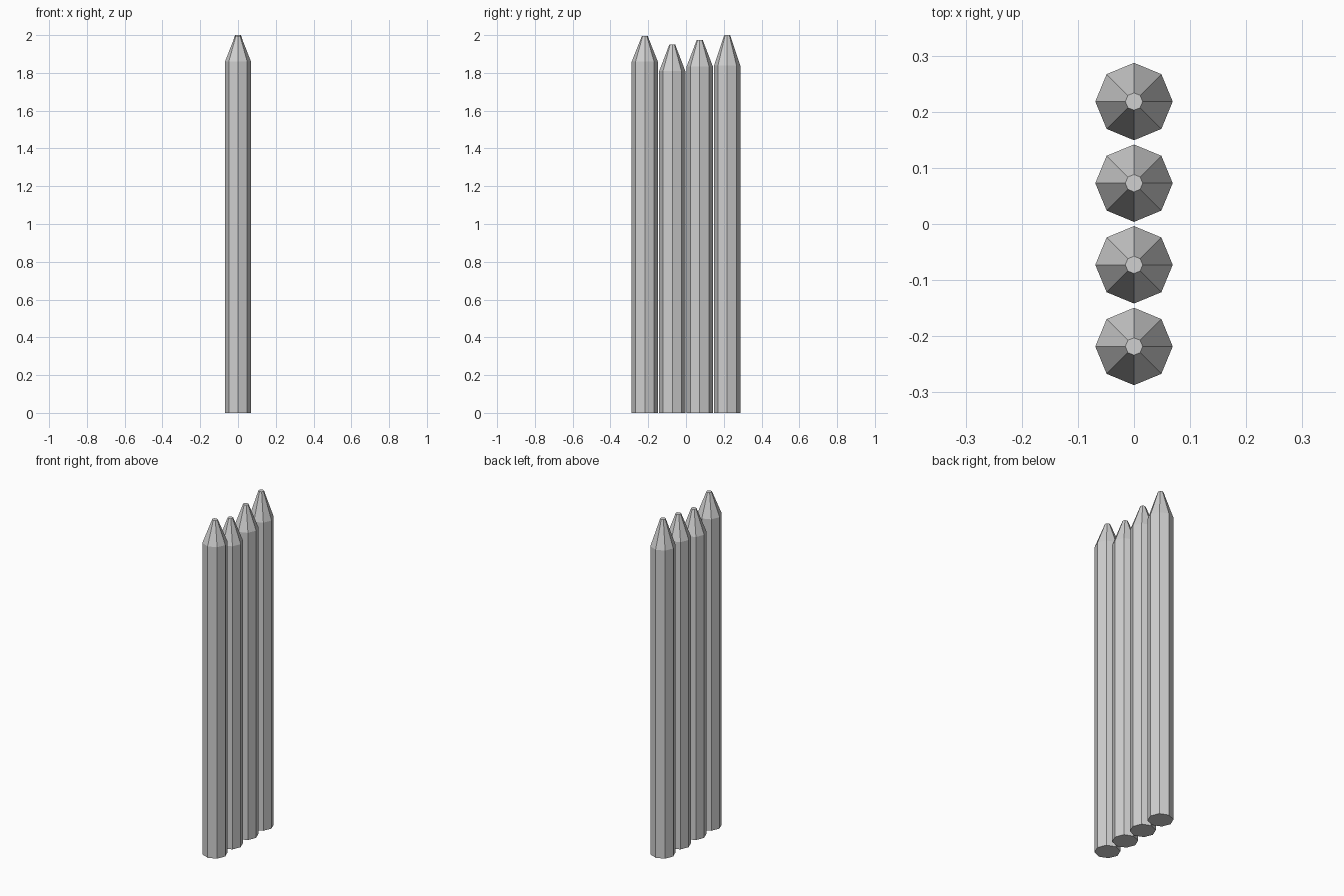
import bpy
import bmesh
from math import cos, sin, tau

cube = bpy.data.objects.get("Cube")
if cube:
    bpy.data.objects.remove(cube, do_unlink=True)

SIDES = 8
RADIUS = 0.069
TIP_RADIUS = 0.0155
SPACING = 0.1455

# One plain grey for every post
grey = bpy.data.materials.new("plain grey")
grey.use_nodes = True
colour = (0.63, 0.63, 0.63, 1)
grey.diffuse_color = colour
grey.node_tree.nodes["Principled BSDF"].inputs["Base Color"].default_value = colour


def make_post(name, y, shoulder, top):
    """Eight-sided post with a tapered, blunt point."""
    bm = bmesh.new()
    rings = []
    for radius, z in ((RADIUS, 0), (RADIUS, shoulder), (TIP_RADIUS, top)):
        angles = [tau * i / SIDES for i in range(SIDES)]
        rings.append([bm.verts.new((radius * cos(a), radius * sin(a), z)) for a in angles])
    # Shaft and taper walls
    for low, high in zip(rings, rings[1:]):
        for i in range(SIDES):
            j = (i + 1) % SIDES
            bm.faces.new((low[i], low[j], high[j], high[i]))
    # Base and blunt tip
    bm.faces.new(rings[0][::-1])
    bm.faces.new(rings[-1])
    mesh = bpy.data.meshes.new(name)
    bm.to_mesh(mesh)
    bm.free()
    mesh.materials.append(grey)
    post = bpy.data.objects.new(name, mesh)
    post.location.y = y
    bpy.context.collection.objects.link(post)


# Row of posts from front to back: shoulder height, top height
heights = ((1.86, 1.995), (1.81, 1.95), (1.835, 1.975), (1.84, 2.0))
for n, (shoulder, top) in enumerate(heights):
    make_post(f"fence_post_{n + 1}", (n - 1.5) * SPACING, shoulder, top)
